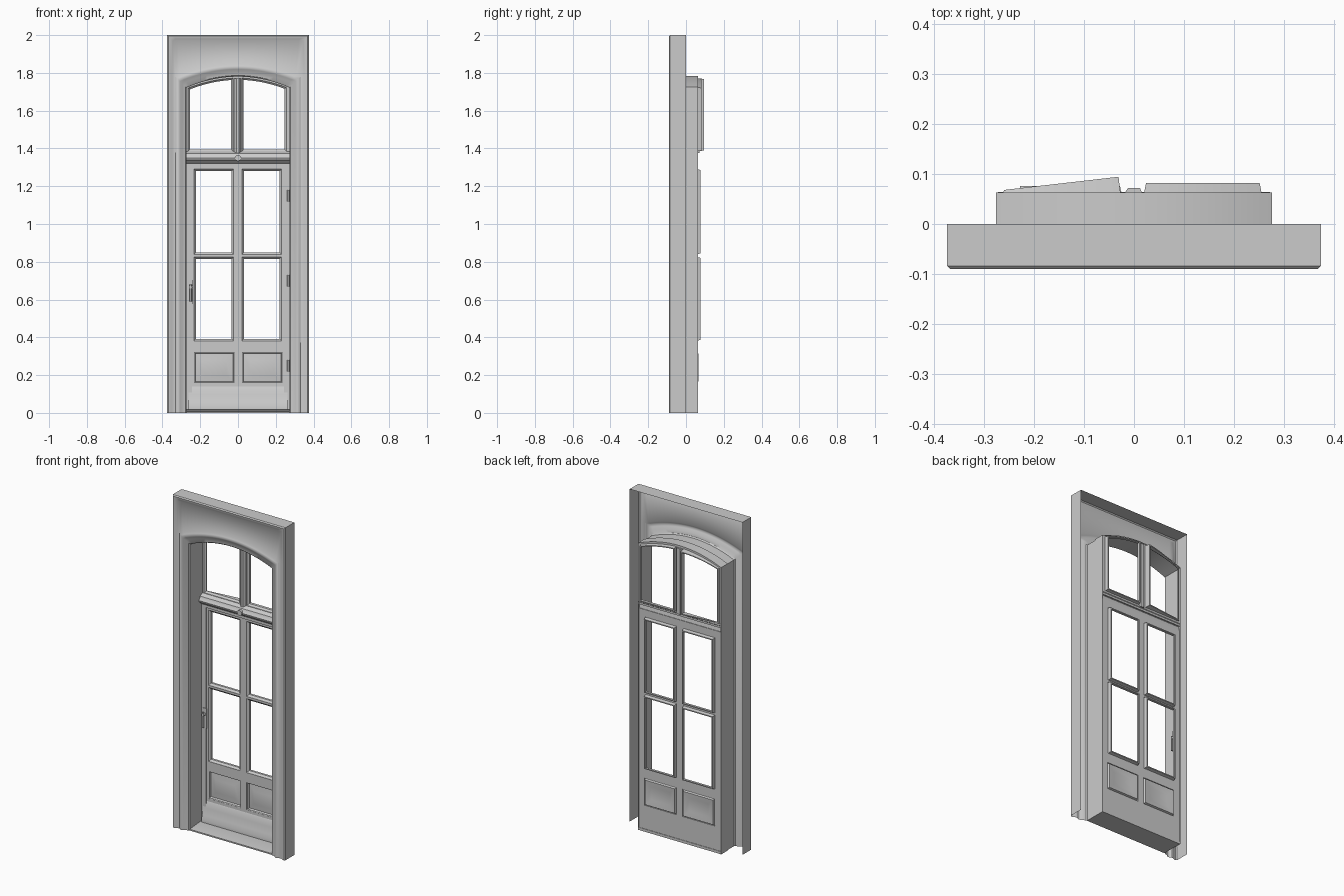
import bpy, bmesh, math

if "Cube" in bpy.data.objects:
    bpy.data.objects.remove(bpy.data.objects["Cube"])

W = 0.273           # half width of the opening
OUT = 0.375         # half width of the casing


def finish(ob, angle=35):
    bpy.ops.object.select_all(action='DESELECT')
    ob.select_set(True)
    bpy.context.view_layer.objects.active = ob
    bpy.ops.object.shade_smooth_by_angle(angle=math.radians(angle))
    return ob


def loft(name, rings, closed=False, cap=False):
    """Skin between equal-length rings of 3D points."""
    bm = bmesh.new()
    rows = [[bm.verts.new(p) for p in r] for r in rings]
    n = len(rows[0])
    for a, b in zip(rows, rows[1:]):
        for i in range(n if closed else n - 1):
            j = (i + 1) % n
            bm.faces.new((a[i], a[j], b[j], b[i]))
    if cap:
        bm.faces.new(rows[-1])
        if cap == 'both':
            bm.faces.new(rows[0][::-1])
    bmesh.ops.remove_doubles(bm, verts=bm.verts, dist=1e-5)
    bmesh.ops.recalc_face_normals(bm, faces=bm.faces)
    me = bpy.data.meshes.new(name)
    bm.to_mesh(me)
    bm.free()
    ob = bpy.data.objects.new(name, me)
    bpy.context.collection.objects.link(ob)
    return finish(ob)


def slab(name, outlines, y, half):
    """Flat sheet facing front; first outline is the edge, the rest are holes."""
    cu = bpy.data.curves.new(name, 'CURVE')
    cu.dimensions = '2D'
    cu.fill_mode = 'BOTH'
    cu.extrude = half
    for pts in outlines:
        sp = cu.splines.new('POLY')
        sp.points.add(len(pts) - 1)
        for p, (x, z) in zip(sp.points, pts):
            p.co = (x, z, 0, 1)
        sp.use_cyclic_u = True
    ob = bpy.data.objects.new(name, cu)
    bpy.context.collection.objects.link(ob)
    ob.location.y = y
    ob.rotation_euler.x = math.pi / 2
    bpy.ops.object.select_all(action='DESELECT')
    ob.select_set(True)
    bpy.context.view_layer.objects.active = ob
    bpy.ops.object.convert(target='MESH')
    return finish(bpy.context.view_layer.objects.active)


def bar(name, profile, x0, x1):
    """Moulding running along x with a (y, z) profile."""
    return loft(name, [[(x, y, z) for y, z in profile] for x in (x0, x1)], True, 'both')


def arch(x, d=0.0):
    return 1.722 + d + (0.058 + d * 0.15) * (1 - (x / (W + d)) ** 2)


def rect(x0, x1, z0, z1):
    return [(x0, z0), (x1, z0), (x1, z1), (x0, z1)]


def arched(x0, x1, z0, drop, n=14):
    xs = [x1 + (x0 - x1) * i / n for i in range(n + 1)]
    return [(x0, z0), (x1, z0)] + [(x, arch(x) - drop) for x in xs]


def grow(pts, e):
    xs, zs = [p[0] for p in pts], [p[1] for p in pts]
    cx, cz = (min(xs) + max(xs)) / 2, (min(zs) + max(zs)) / 2
    sx = 1 + 2 * e / (max(xs) - min(xs))
    sz = 1 + 2 * e / (max(zs) - min(zs))
    return [(cx + (x - cx) * sx, cz + (z - cz) * sz) for x, z in pts]


# Casing: hollow shell swept round the arched opening and out to a square head
N = 28


def opening(d, y):
    xs = [(-1 + 2 * i / N) * (W + d) for i in range(N + 1)]
    top = [(x, y, arch(x, d)) for x in xs]
    return [(-W - d, y, 0), top[0]] + top + [top[-1], (W + d, y, 0)]


def border(e, y):
    h = OUT - e
    top = [((-1 + 2 * i / N) * h, y, 2 - e) for i in range(N + 1)]
    return [(-h, y, 0), (-h, y, 1.78)] + top + [(h, y, 1.78), (h, y, 0)]


loft("casing", [
    opening(0, 0.063), opening(0, 0.0), opening(0, -0.066), opening(0.006, -0.073),
    opening(0.022, -0.076), opening(0.034, -0.086), opening(0.042, -0.089),
    opening(0.050, -0.087), opening(0.058, -0.081),
    border(0.030, -0.081), border(0.020, -0.088), border(0.006, -0.09),
    border(0, -0.084), border(0, 0)])

# Thin return around the back edge of the reveal
loft("reveal_edge", [opening(0, 0.063), opening(0.004, 0.063), opening(0.004, 0.0)])


# Glazing openings and kick panels
def glazing(name, pts, y0, back):
    steps = [(0.012, lambda x: y0 - 0.004), (0.004, lambda x: y0 + 0.004), (0, lambda x: y0 + 0.007),
             (0, back), (0.006, back), (0.010, lambda x: y0 + 0.003)]
    loft(name, [[(x, f(x), z) for x, z in grow(pts, e)] for e, f in steps], True)


door_holes = []
for side, (x0, x1) in (("left", (-0.222, -0.034)), ("right", (0.032, 0.22))):
    for level, z0, z1 in (("lower", 0.392, 0.815), ("middle", 0.85, 1.28)):
        r = rect(x0, x1, z0, z1)
        glazing(f"{side}_{level}_pane_rim", r, 0.055, lambda x: 0.076)
        door_holes.append(grow(r, 0.011))
    k = rect(x0 - 0.006, x1 + 0.012, 0.162, 0.318)
    loft(f"{side}_kick_panel",
         [[(x, y, z) for x, z in grow(k, e)]
          for e, y in ((0.006, 0.051), (0, 0.054), (-0.004, 0.065), (-0.012, 0.064), (-0.04, 0.057))],
         True, True)
    door_holes.append(grow(k, 0.004))

slab("door_leaf", [rect(-W, W, 0.004, 1.335)] + door_holes, 0.0545, 0.0035)
slab("door_frame", [rect(-W, W, 0.01, 1.335), rect(-0.244, 0.244, 0.03, 1.305)], 0.048, 0.004)

# Upper arched light with its left sash slightly tilted
left = arched(-0.254, -0.037, 1.395, 0.017)
right = arched(0.030, 0.246, 1.395, 0.017)
glazing("left_upper_rim", left, 0.058, lambda x: 0.069 + 0.115 * (x + 0.254))
glazing("right_upper_rim", right, 0.058, lambda x: 0.082)
slab("upper_light", [arched(-W, W, 1.36, 0.0, 28), grow(left, 0.010), grow(right, 0.010)],
     0.0575, 0.0035)

# Centre mullion of the upper light
loft("upper_mullion", [[(x, y, z) for x, y in (
    (-0.022, 0.058), (-0.018, 0.046), (-0.008, 0.038), (0.006, 0.038), (0.014, 0.046), (0.018, 0.058),
    (0.012, 0.072), (-0.012, 0.072))] for z in (1.375, 1.77)], True, 'both')

# Transom, weatherboard and sill
bar("transom", [(0.058, 1.318), (0.040, 1.322), (0.034, 1.332), (0.022, 1.338), (0.018, 1.35),
                (0.026, 1.36), (0.030, 1.372), (0.044, 1.38), (0.064, 1.386), (0.064, 1.375),
                (0.050, 1.36)], -W, W)
bar("weatherboard", [(0.054, 0.145), (0.048, 0.135), (0.043, 0.10), (0.034, 0.06), (0.026, 0.035),
                     (0.026, 0.018), (0.054, 0.018)], -0.262, 0.262)
bar("sill", [(-0.07, 0), (-0.07, 0.008), (0.05, 0.018), (0.06, 0.016), (0.06, 0)], -W, W)


# Turned details: transom boss, handle and hinges
def turned(name, loc, r, depth, axis):
    bpy.ops.mesh.primitive_cylinder_add(vertices=16, radius=r, depth=depth, location=loc)
    ob = bpy.context.object
    ob.name = name
    if axis == 'Y':
        ob.rotation_euler.x = math.pi / 2
    return finish(ob)


turned("transom_boss", (0, 0.026, 1.35), 0.016, 0.026, 'Y')
turned("handle_spindle", (-0.25, 0.036, 0.665), 0.008, 0.03, 'Y')
turned("handle_lever", (-0.25, 0.024, 0.635), 0.006, 0.09, 'Z')
slab("handle_plate", [rect(-0.262, -0.238, 0.58, 0.70)], 0.043, 0.003)
for i, z in enumerate((0.25, 0.7, 1.15)):
    turned(f"hinge_{i + 1}", (0.266, 0.042, z), 0.006, 0.06, 'Z')
